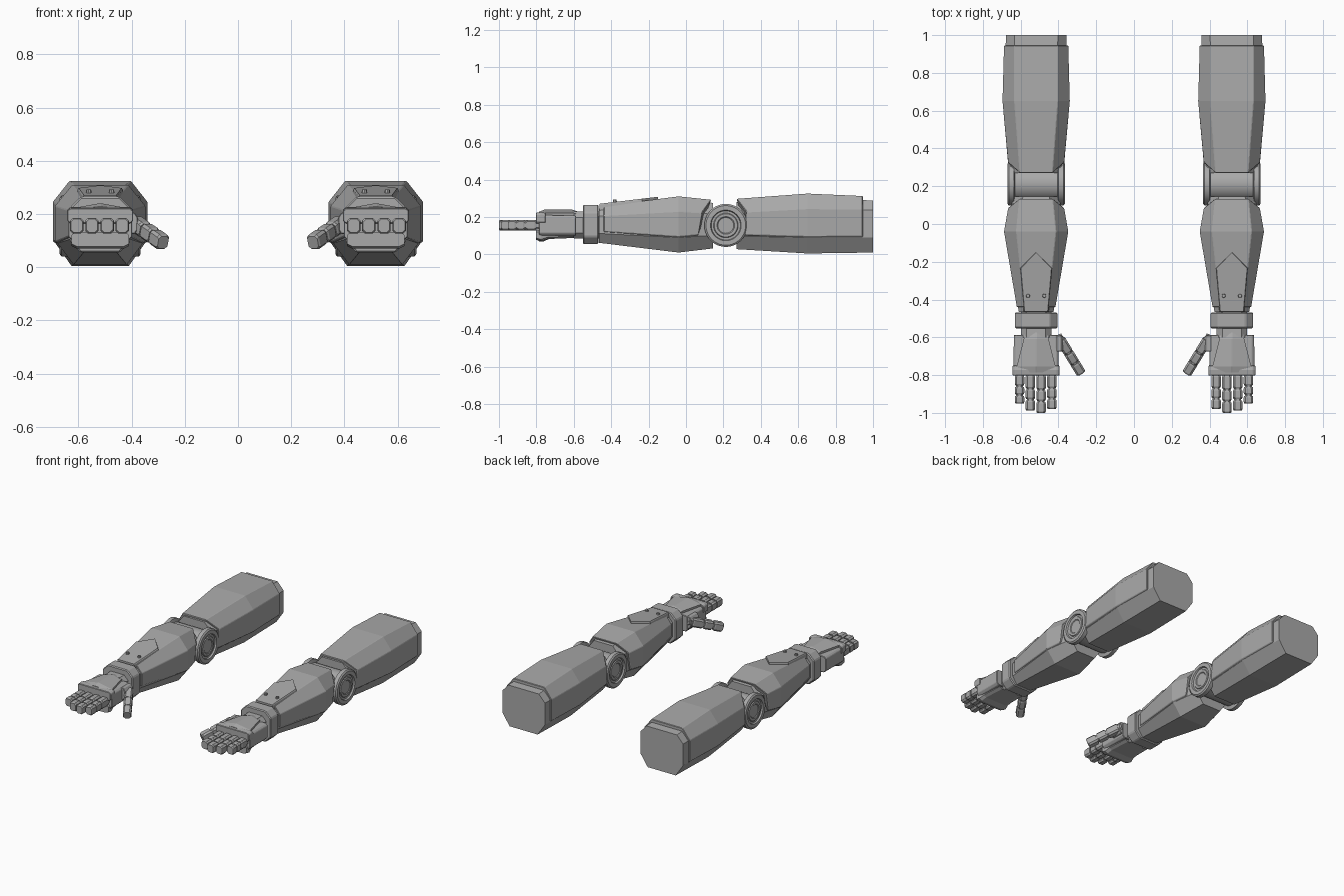
import bpy, bmesh, math
from mathutils import Matrix, Vector

if "Cube" in bpy.data.objects:
    bpy.data.objects.remove(bpy.data.objects["Cube"])

CX = 0.518   # centre line of one arm; the other is mirrored across x = 0

grey = bpy.data.materials.new("plain_grey")
grey.diffuse_color = (0.4, 0.4, 0.4, 1)
grey.use_nodes = True
grey.node_tree.nodes["Principled BSDF"].inputs["Base Color"].default_value = grey.diffuse_color


def finish(name, bm, bevel=0.0, smooth=False):
    bmesh.ops.recalc_face_normals(bm, faces=bm.faces)
    me = bpy.data.meshes.new(name)
    bm.to_mesh(me)
    bm.free()
    me.materials.append(grey)
    ob = bpy.data.objects.new(name, me)
    bpy.context.collection.objects.link(ob)
    if smooth:
        bpy.context.view_layer.objects.active = ob
        ob.select_set(True)
        bpy.ops.object.shade_smooth_by_angle(angle=math.radians(30))
        ob.select_set(False)
    if bevel:
        b = ob.modifiers.new("bevel", 'BEVEL')
        b.width, b.segments = bevel, 1
        b.limit_method, b.angle_limit = 'ANGLE', math.radians(35)
    m = ob.modifiers.new("mirror", 'MIRROR')
    m.use_axis = (True, False, False)
    m.use_mirror_merge = False
    return ob


def add_loft(bm, rings):
    vs = [[bm.verts.new(p) for p in r] for r in rings]
    n = len(vs[0])
    for a, b in zip(vs, vs[1:]):
        for i in range(n):
            bm.faces.new((a[i], a[(i + 1) % n], b[(i + 1) % n], b[i]))
    bm.faces.new(vs[0])
    bm.faces.new(vs[-1][::-1])


def octagon(y, w, zb, zt, top=(.02, .02), bot=(.02, .02), cx=CX):
    half = [(w - bot[0], zb), (w, zb + bot[1]), (w, zt - top[1]), (w - top[0], zt)]
    return [(cx + x, y, z) for x, z in half] + [(cx - x, y, z) for x, z in half[::-1]]


def shell_ring(ys, w, zb, zt, cx, cz):
    # open-bottom armour section; ys gives y at the top, shoulder and lower edge
    half = [(w - .012, ys[2], zb), (w, ys[2], zb + .006), (w, ys[1], zt - cz), (w - cx, ys[0], zt)]
    return [(CX + x, y, z) for x, y, z in half] + [(CX - x, y, z) for x, y, z in half[::-1]]


def loft(name, rings, bevel=0.0):
    bm = bmesh.new()
    add_loft(bm, rings)
    return finish(name, bm, bevel)


# Upper arm: core and raised armour
loft("upper_arm_core", [
    octagon(.27, .132, .028, .280, (.055, .06), (.05, .07)),
    octagon(.65, .168, .005, .312, (.06, .07), (.06, .085)),
    octagon(1.0, .160, .010, .287, (.045, .05), (.055, .08))])
loft("upper_arm_shell", [
    shell_ring((.27, .325, .315), .148, .100, .297, .062, .07),
    shell_ring((.65, .65, .65), .178, .090, .325, .063, .08),
    shell_ring((.945, .945, .945), .170, .092, .312, .055, .07)], .003)

# Forearm: core, raised armour and neck
loft("forearm_core", [
    octagon(.145, .120, .032, .275, (.05, .06), (.05, .07)),
    octagon(-.04, .160, .010, .298, (.06, .07), (.06, .08)),
    octagon(-.465, .092, .062, .245, (.035, .04), (.035, .05))])
loft("forearm_shell", [
    shell_ring((.135, .085, .065), .148, .100, .292, .06, .07),
    shell_ring((-.04, -.04, -.04), .170, .090, .310, .065, .08),
    shell_ring((-.44, -.44, -.44), .102, .118, .258, .04, .05)], .003)
loft("wrist_neck", [octagon(y, .08, .085, .228, (.03, .03), (.03, .03)) for y in (-.44, -.60)])
loft("wrist_cuff", [octagon(y, .113, .055, .265, (.04, .04), (.04, .04)) for y in (-.468, -.552)], .006)

# Elbow: barrel and stepped round caps, revolved about x
bm = bmesh.new()
profile = [(0, .143), (.042, .143), (.047, .147), (.062, .147), (.066, .142), (.078, .142),
           (.082, .152), (.106, .152), (.115, .145), (.115, .118), (.092, .112)]
pts = profile + [(r, -x) for r, x in profile[::-1]]
verts = [bm.verts.new((CX + x, .213, .155 + r)) for r, x in pts]
edges = [bm.edges.new(p) for p in zip(verts, verts[1:])]
bmesh.ops.spin(bm, geom=verts + edges, cent=(CX, .213, .155), axis=(1, 0, 0),
               angle=math.tau, steps=40)
bmesh.ops.remove_doubles(bm, verts=bm.verts, dist=1e-4)
finish("elbow_joint", bm, smooth=True)

# Pointed plate on the forearm
bm = bmesh.new()
outline = [(0, -.15), (.085, -.235), (.064, -.462), (-.064, -.462), (-.085, -.235)]
ztop = lambda y: .308 + (y + .15) * .12
rings = [[(CX + x * s, y, ztop(y) + d) for x, y in outline]
         for s, d in ((1.06, -.06), (1, -.006), (.95, 0))]
add_loft(bm, rings)
finish("forearm_plate", bm)

# Small studs on the plate
bm = bmesh.new()
for s in (-1, 1):
    bmesh.ops.create_cone(bm, cap_ends=True, segments=8, radius1=.011, radius2=.009, depth=.016,
                          matrix=Matrix.Translation((CX + s * .043, -.38, ztop(-.38) + .004)))
finish("plate_studs", bm)

# Hand: palm, ridged back plate, knuckle bar and palm pad
loft("palm", [
    octagon(-.588, .118, .100, .208, (.012, .012), (.015, .015)),
    octagon(-.785, .120, .100, .210, (.012, .012), (.015, .015))], .003)
loft("hand_back_plate", [
    octagon(-.575, .058, .190, .228, (.054, .012), (.004, .004)),
    octagon(-.61, .066, .190, .240, (.062, .018), (.004, .004)),
    octagon(-.755, .103, .190, .240, (.099, .018), (.004, .004)),
    octagon(-.785, .108, .190, .228, (.104, .012), (.004, .004))])
loft("knuckle_bar", [octagon(y, .124, .165, z, (.012, .010), (.01, .01))
                     for y, z in ((-.75, .220), (-.772, .226), (-.803, .222))], .003)
loft("palm_pad", [
    octagon(-.60, .085, .088, .13, (.01, .01), (.02, .01)),
    octagon(-.74, .100, .082, .13, (.01, .01), (.02, .01)),
    octagon(-.775, .108, .070, .13, (.01, .01), (.02, .01)),
    octagon(-.803, .108, .078, .13, (.01, .01), (.02, .01))])


# Jointed digits: blocky segments on a narrower pin
def digit(bm, length, w, h, cuts, cx=0.0, z=0.0, y0=0.0):
    ch = (.010, .010)
    add_loft(bm, [octagon(y0 - t, w * .75, z - h * .75, z + h * .75, ch, ch, cx)
                  for t in (-.02, length - .01)])
    for a, b in zip(cuts, cuts[1:]):
        s, e = y0 - a * length - .004, y0 - b * length + .003
        add_loft(bm, [octagon(s, w * .9, z - h * .9, z + h * .9, ch, ch, cx),
                      octagon(s - .008, w, z - h, z + h, ch, ch, cx),
                      octagon(e + .008, w, z - h, z + h, ch, ch, cx),
                      octagon(e, w * .85, z - h * .85, z + h * .85, ch, ch, cx)])


bm = bmesh.new()
for x, tip in ((.435, -.980), (.492, -1.0), (.549, -.988), (.606, -.952)):
    digit(bm, -.797 - tip, .025, .029, (0, .40, .70, 1.015), x, .156, -.797)
finish("fingers", bm)

# Thumb, angled inward and down
a, b = Vector((.390, -.610, .168)), Vector((.280, -.790, .092))
yax = (a - b).normalized()
xax = yax.cross(Vector((0, 0, 1))).normalized()
rot = Matrix((xax, yax, xax.cross(yax))).transposed().to_4x4()
bm = bmesh.new()
digit(bm, (a - b).length, .026, .029, (0, .38, .68, 1.0))
bmesh.ops.transform(bm, matrix=Matrix.Translation(a) @ rot, verts=bm.verts)
finish("thumb", bm)
loft("thumb_base", [octagon(y, .022, .125, .205, (.012, .02), (.012, .02), .398)
                    for y in (-.590, -.675)], .003)
